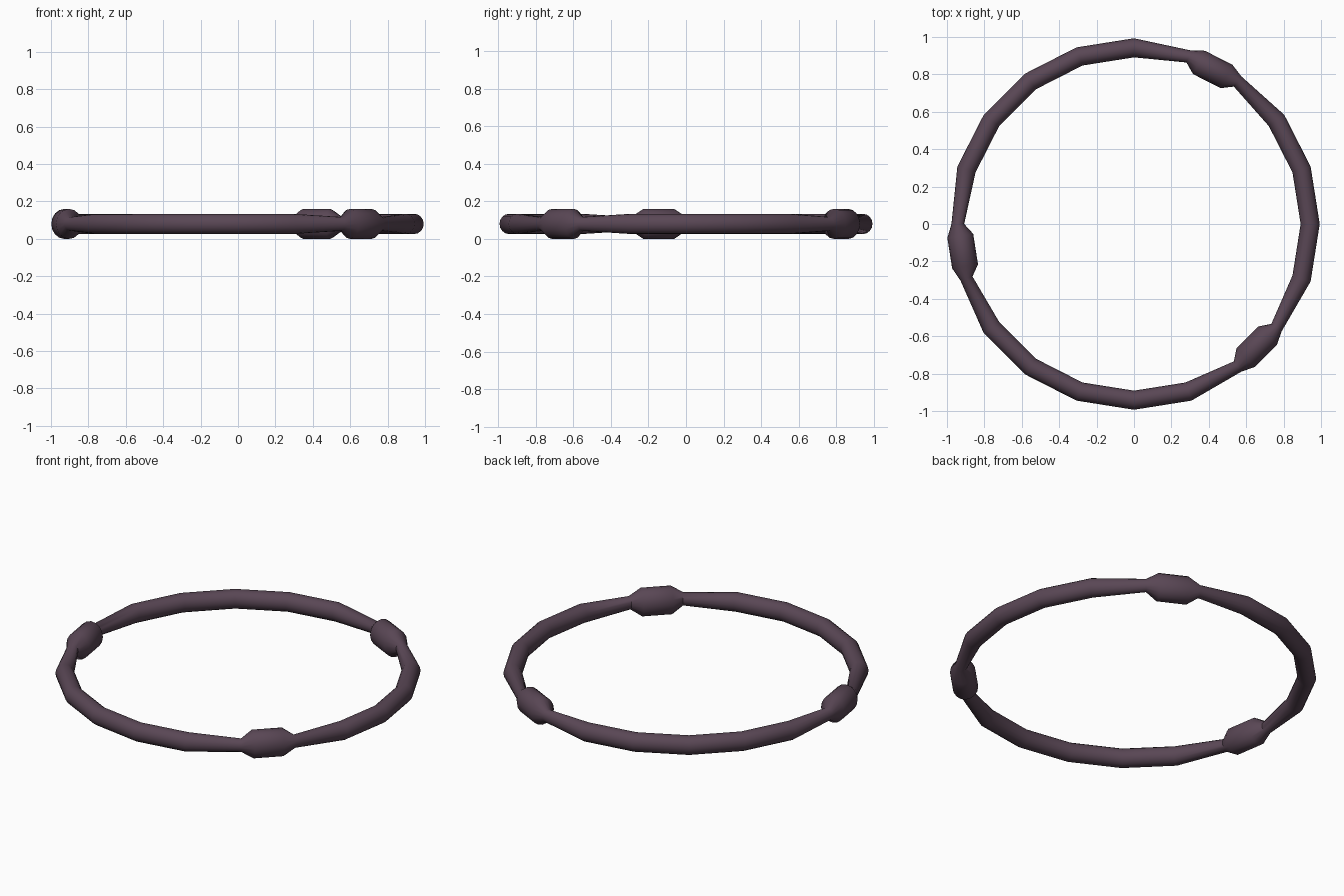
import bpy, bmesh
from math import sin, cos, pi, radians
from mathutils import Vector

cube = bpy.data.objects.get("Cube")
if cube:
    bpy.data.objects.remove(cube, do_unlink=True)

SEGMENTS = 20          # straight lengths around the ring
SIDES = 16             # sides of the tube
RADIUS = 0.942         # ring centre line
HEIGHT = 0.08          # ring centre height
BAND = (0.051, 0.054)  # tube half width, half height
NECK = (0.034, 0.037)  # thin tube either side of a knot
KNOT = (0.070, 0.080)  # swollen knot
KNOT_SEGMENTS = (3, 10, 17)

material = bpy.data.materials.new("dark plum")
material.use_nodes = True
colour = (0.10, 0.062, 0.09, 1)
material.diffuse_color = colour
material.node_tree.nodes["Principled BSDF"].inputs["Base Color"].default_value = colour


def corner(i):
    a = 2 * pi * i / SEGMENTS
    return Vector((RADIUS * cos(a), RADIUS * sin(a), HEIGHT))


def section(bm, centre, angle, size):
    """Oval loop whose width points away from the ring centre."""
    out = Vector((cos(angle), sin(angle), 0))
    up = Vector((0, 0, 1))
    loop = []
    for k in range(SIDES):
        t = 2 * pi * k / SIDES
        loop.append(bm.verts.new(centre + out * size[0] * cos(t) + up * size[1] * sin(t)))
    return loop


# Ring: one loop at each corner, plus two wide loops inside each knot
bm = bmesh.new()
loops = []
for i in range(SEGMENTS):
    thin = i in KNOT_SEGMENTS or i - 1 in KNOT_SEGMENTS
    loops.append(section(bm, corner(i), 2 * pi * i / SEGMENTS, NECK if thin else BAND))
    if i in KNOT_SEGMENTS:
        middle = 2 * pi * (i + 0.5) / SEGMENTS
        inward = Vector((cos(middle), sin(middle), 0)) * -0.003
        for f in (0.22, 0.78):
            centre = corner(i).lerp(corner(i + 1), f) + inward
            loops.append(section(bm, centre, middle, KNOT))

# Skin the loops into a closed band
for a, b in zip(loops, loops[1:] + loops[:1]):
    for k in range(SIDES):
        n = (k + 1) % SIDES
        bm.faces.new((a[k], a[n], b[n], b[k]))
bmesh.ops.recalc_face_normals(bm, faces=bm.faces)

mesh = bpy.data.meshes.new("knotted_ring")
bm.to_mesh(mesh)
bm.free()
mesh.materials.append(material)
ring = bpy.data.objects.new("knotted_ring", mesh)
bpy.context.collection.objects.link(ring)

bpy.ops.object.select_all(action='DESELECT')
ring.select_set(True)
bpy.context.view_layer.objects.active = ring
bpy.ops.object.shade_smooth_by_angle(angle=radians(50))
